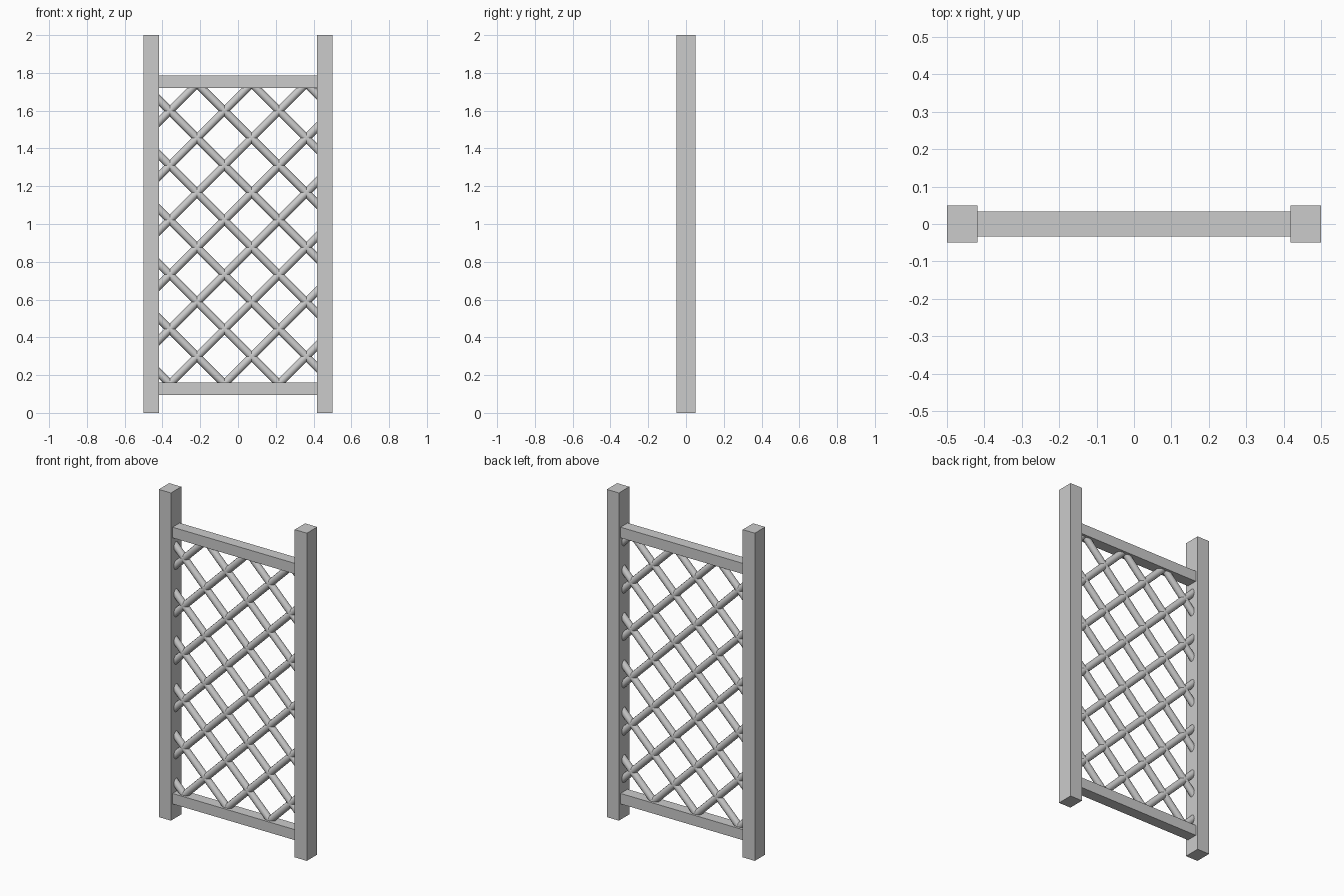
import bpy
import math
from mathutils import Vector

if "Cube" in bpy.data.objects:
    bpy.data.objects.remove(bpy.data.objects["Cube"])


def box(name, x0, x1, y, z0, z1):
    bpy.ops.mesh.primitive_cube_add(size=1, location=((x0 + x1) / 2, 0, (z0 + z1) / 2))
    ob = bpy.context.object
    ob.name = name
    ob.scale = (x1 - x0, 2 * y, z1 - z0)
    bpy.ops.object.transform_apply(location=False, rotation=False, scale=True)


# Side posts and horizontal rails
box("left_post", -0.5, -0.418, 0.05, 0, 2)
box("right_post", 0.418, 0.5, 0.05, 0, 2)
box("bottom_rail", -0.418, 0.418, 0.034, 0.096, 0.16)
box("top_rail", -0.418, 0.418, 0.034, 1.72, 1.785)

# Diagonal lattice rods, ends tucked into the posts and rails
HALF_W, Z_LOW, Z_HIGH = 0.436, 0.132, 1.748
SPACING, RADIUS = 0.289, 0.021


def rod(name, slope, c):
    # clip the line z = slope * x + c to the frame opening
    xs = sorted(((Z_LOW - c) / slope, (Z_HIGH - c) / slope))
    x0, x1 = max(xs[0], -HALF_W), min(xs[1], HALF_W)
    if x1 - x0 < 0.03:
        return
    a = Vector((x0, 0, slope * x0 + c))
    b = Vector((x1, 0, slope * x1 + c))
    bpy.ops.mesh.primitive_cylinder_add(
        vertices=12, radius=RADIUS, depth=(b - a).length,
        location=(a + b) / 2, rotation=(0, slope * math.pi / 4, 0))
    bpy.context.object.name = name
    bpy.ops.object.shade_smooth_by_angle(angle=math.radians(40))


for k in range(-6, 7):
    rod(f"rising_rod_{k + 6}", 1, 1.093 + k * SPACING)
    rod(f"falling_rod_{k + 6}", -1, 0.949 + k * SPACING)
for ob in bpy.data.objects:
    ob.select_set(False)
